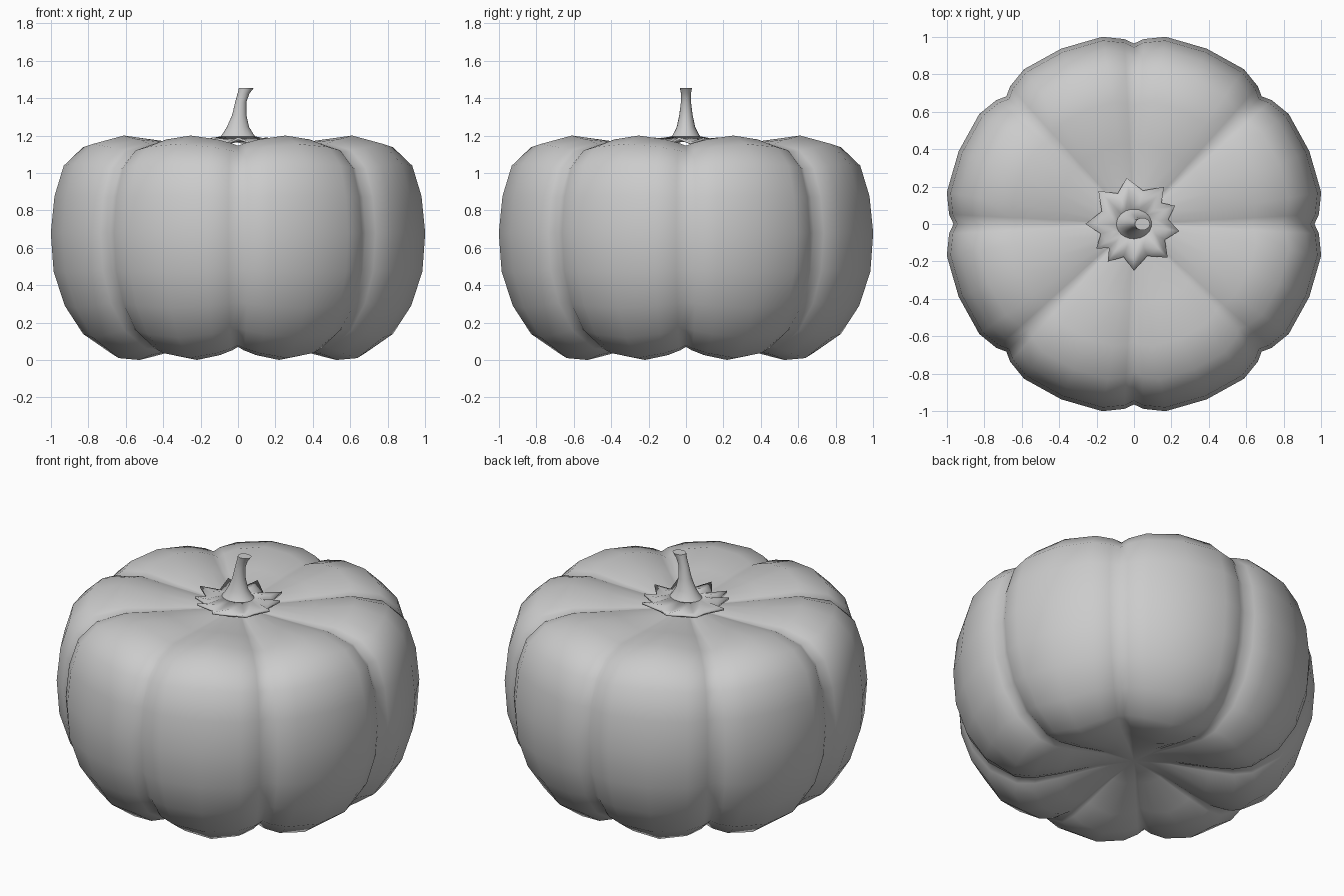
import bpy
import bmesh
from math import radians, cos, sin

cube = bpy.data.objects.get("Cube")
if cube:
    bpy.data.objects.remove(cube, do_unlink=True)

grey = bpy.data.materials.new("plain grey")
grey.use_nodes = True
grey.diffuse_color = (0.6, 0.6, 0.6, 1)
shader = grey.node_tree.nodes["Principled BSDF"]
shader.inputs["Base Color"].default_value = grey.diffuse_color
shader.inputs["Roughness"].default_value = 0.8


def loft(name, rings, pole_start=None, pole_end=None):
    """Bridge closed rings of points, optionally closing the ends with fans."""
    bm = bmesh.new()
    loops = [[bm.verts.new(p) for p in ring] for ring in rings]
    n = len(loops[0])
    for low, high in zip(loops, loops[1:]):
        for i in range(n):
            j = (i + 1) % n
            bm.faces.new((low[i], low[j], high[j], high[i]))
    for pole, loop in ((pole_start, loops[0]), (pole_end, loops[-1])):
        if pole:
            tip = bm.verts.new(pole)
            for i in range(n):
                bm.faces.new((loop[i], loop[(i + 1) % n], tip))
    bmesh.ops.recalc_face_normals(bm, faces=bm.faces)
    mesh = bpy.data.meshes.new(name)
    bm.to_mesh(mesh)
    bm.free()
    mesh.materials.append(grey)
    obj = bpy.data.objects.new(name, mesh)
    bpy.context.collection.objects.link(obj)
    return obj


def smooth(obj, angle):
    bpy.ops.object.select_all(action="DESELECT")
    obj.select_set(True)
    bpy.context.view_layer.objects.active = obj
    bpy.ops.object.shade_smooth_by_angle(angle=radians(angle))


# Ribbed body: blend a groove profile and a lobe profile around the axis
lobe = [(0.2, 0.12), (0.42, 0.035), (0.57, 0), (0.69, 0.01), (0.84, 0.12),
        (0.94, 0.28), (1.0, 0.47), (1.015, 0.68), (0.995, 0.88),
        (0.945, 1.05), (0.84, 1.155), (0.66, 1.2), (0.43, 1.17), (0.2, 1.15)]
groove = [(0.2, 0.13), (0.42, 0.09), (0.55, 0.07), (0.64, 0.08), (0.79, 0.17),
          (0.89, 0.31), (0.945, 0.48), (0.965, 0.68), (0.945, 0.87),
          (0.89, 1.02), (0.79, 1.11), (0.63, 1.145), (0.42, 1.14), (0.2, 1.135)]
# Angle from the groove, radial blend, height blend
half_rib = [(0, 0, 0), (3, 0.5, 0.25), (9.6, 1, 0.62), (22.5, 1, 1)]
rib = half_rib + [(45 - a, r, h) for a, r, h in half_rib[2:0:-1]]

body_rings = []
for (lr, lz), (gr, gz) in zip(lobe, groove):
    ring = []
    for k in range(8):
        for offset, wr, wz in rib:
            a = radians(45 * k + offset)
            r = gr + (lr - gr) * wr
            ring.append((r * cos(a), r * sin(a), gz + (lz - gz) * wz))
    body_rings.append(ring)
body = loft("pumpkin_body", body_rings, (0, 0, 0.15), (0, 0, 1.14))
smooth(body, 80)

# Star-shaped leaf collar with irregular tips
tips = [(-9, 0.245), (24, 0.24), (51, 0.255), (99, 0.25), (137, 0.26),
        (180, 0.26), (213, 0.24), (235, 0.245), (270, 0.25), (315, 0.255)]
star = []
for i, (angle, radius) in enumerate(tips):
    following = tips[(i + 1) % len(tips)][0]
    if following < angle:
        following += 360
    star.append((radians(angle), radius, 1.19))
    star.append((radians((angle + following) / 2), 0.185, 1.165))


def star_ring(scale, z=None):
    return [(r * scale * cos(a), r * scale * sin(a), z or tip_z)
            for a, r, tip_z in star]


def round_ring(x, z, rx, ry):
    return [(x + rx * cos(a), ry * sin(a), z) for a, _, _ in star]


collar = loft("leaf_collar", [star_ring(1), star_ring(0.72, 1.178),
                              round_ring(0, 1.195, 0.095, 0.08)])
thickness = collar.modifiers.new("thickness", "SOLIDIFY")
thickness.thickness = 0.012
thickness.offset = -1
smooth(collar, 50)

# Curved stem: centre x, height, half width, half depth
stem_path = [(0, 1.18, 0.105, 0.09), (0, 1.205, 0.085, 0.07),
             (0, 1.245, 0.06, 0.05), (0.007, 1.31, 0.038, 0.036),
             (0.015, 1.38, 0.03, 0.027), (0.03, 1.425, 0.032, 0.027),
             (0.045, 1.455, 0.04, 0.033)]
stem = loft("stem", [round_ring(*p) for p in stem_path], pole_end=(0.045, 0, 1.455))
smooth(stem, 50)
